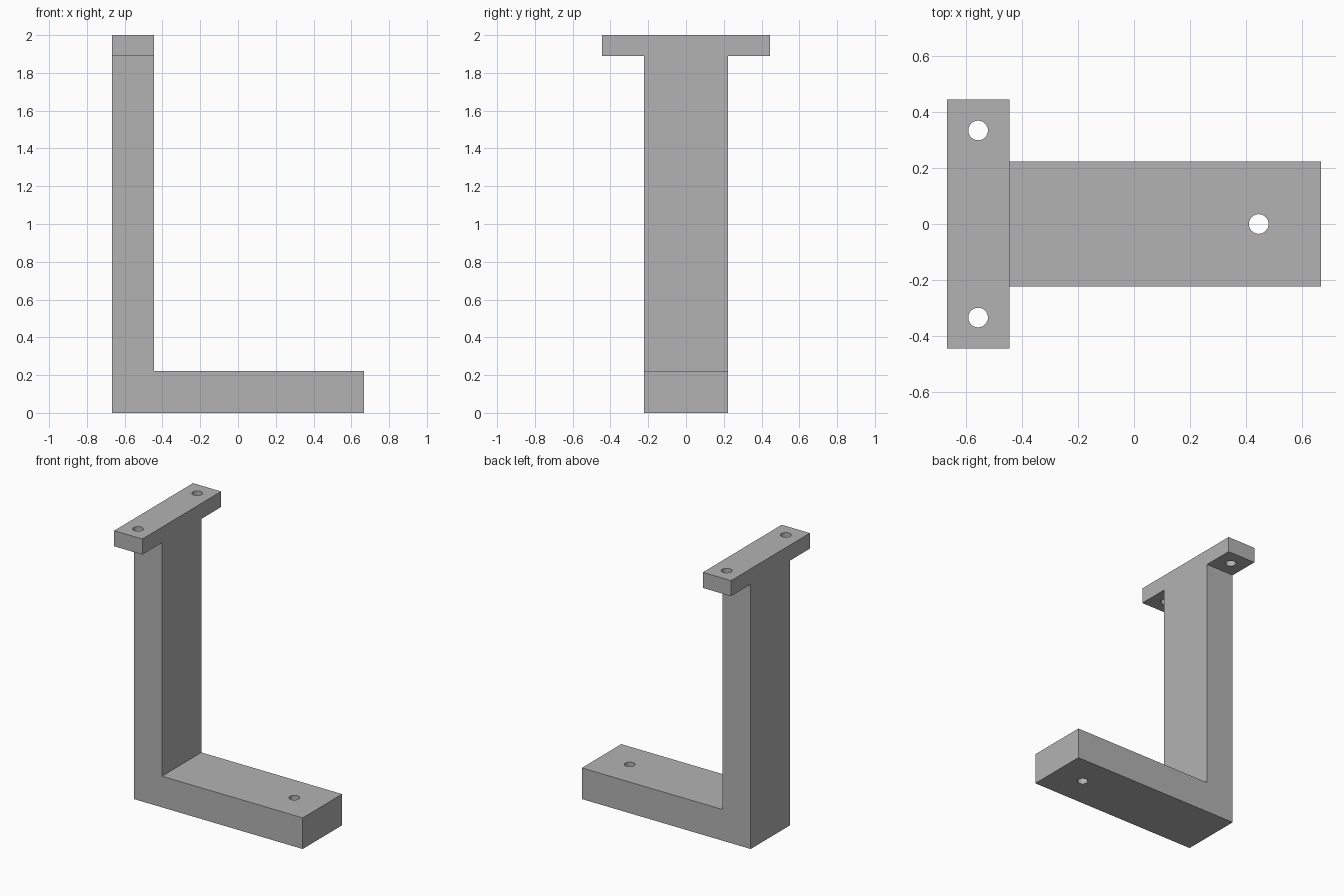
import bpy
import bmesh
from mathutils import Vector

if "Cube" in bpy.data.objects:
    bpy.data.objects.remove(bpy.data.objects["Cube"], do_unlink=True)

U = 2 / 9  # bar thickness; every other size is a multiple of it

grey = bpy.data.materials.new("plain_grey")
grey.use_nodes = True
colour = (0.45, 0.45, 0.45, 1)
grey.diffuse_color = colour
grey.node_tree.nodes["Principled BSDF"].inputs["Base Color"].default_value = colour


def finish(name, bm):
    bmesh.ops.recalc_face_normals(bm, faces=bm.faces)
    mesh = bpy.data.meshes.new(name)
    bm.to_mesh(mesh)
    bm.free()
    mesh.materials.append(grey)
    obj = bpy.data.objects.new(name, mesh)
    bpy.context.collection.objects.link(obj)
    return obj


def extruded(name, profile, start, direction):
    """Solid from a flat profile of points, pushed along a direction."""
    bm = bmesh.new()
    face = bm.faces.new([bm.verts.new(Vector(p) + Vector(start)) for p in profile])
    pushed = bmesh.ops.extrude_face_region(bm, geom=[face])["geom"]
    verts = [g for g in pushed if isinstance(g, bmesh.types.BMVert)]
    bmesh.ops.translate(bm, verts=verts, vec=direction)
    return finish(name, bm)


def drill(name, x, y, z, depth):
    bpy.ops.mesh.primitive_cylinder_add(vertices=32, radius=0.035, depth=depth,
                                        location=(x, y, z))
    obj = bpy.context.object
    obj.name = name
    obj.hide_render = True
    obj.data.materials.append(grey)
    return obj


def combine(target, tool, operation):
    mod = target.modifiers.new(tool.name, "BOOLEAN")
    mod.object, mod.operation, mod.solver = tool, operation, "EXACT"
    bpy.context.view_layer.objects.active = target
    bpy.ops.object.modifier_apply(modifier=mod.name)
    bpy.data.objects.remove(tool, do_unlink=True)


# Upright post and foot as one L-shaped bar
left, right, top = -3 * U, 3 * U, 9 * U
inner = left + U
outline = [(left, 0), (right, 0), (right, U), (inner, U), (inner, top), (left, top)]
bracket = extruded("bracket", [(x, 0, z) for x, z in outline], (0, -U, 0), (0, 2 * U, 0))

# Crossbar at the top of the post
bar = [(left, -2 * U, 0), (inner, -2 * U, 0), (inner, 2 * U, 0), (left, 2 * U, 0)]
crossbar = extruded("crossbar", bar, (0, 0, top - U / 2), (0, 0, U / 2))
combine(bracket, crossbar, "UNION")

# Screw holes: one at each end of the crossbar, one in the foot
for side in (-1, 1):
    combine(bracket, drill("crossbar_hole", left + U / 2, side * 1.5 * U, top - U / 4, U),
            "DIFFERENCE")
combine(bracket, drill("foot_hole", 2 * U, 0, U / 2, 2 * U), "DIFFERENCE")

# Smooth hole walls, sharp box edges
bpy.ops.object.select_all(action="DESELECT")
bracket.select_set(True)
bpy.context.view_layer.objects.active = bracket
bpy.ops.object.shade_smooth_by_angle()
